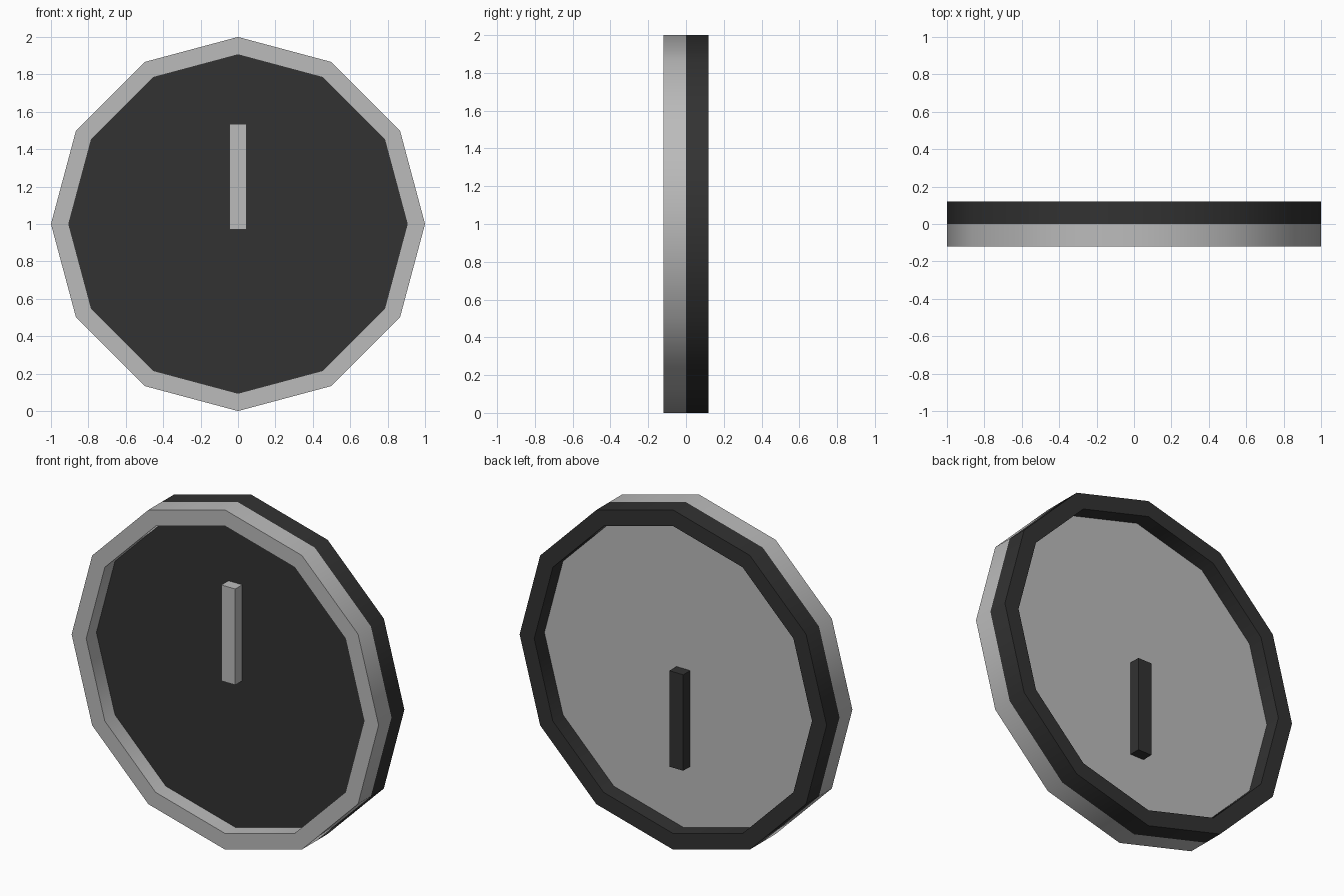
import bpy, bmesh, math

if "Cube" in bpy.data.objects:
    bpy.data.objects.remove(bpy.data.objects["Cube"])

SIDES = 12
OUTER, INNER = 1.0, 0.905
HALF, FLOOR = 0.12, 0.025


def material(name, value):
    m = bpy.data.materials.new(name)
    m.diffuse_color = (value, value, value, 1)
    m.use_nodes = True
    m.node_tree.nodes["Principled BSDF"].inputs["Base Color"].default_value = m.diffuse_color
    return m


light = material("light grey", 0.5)
dark = material("charcoal", 0.032)


def finish(bm, name, mats, turn):
    bmesh.ops.recalc_face_normals(bm, faces=bm.faces)
    mesh = bpy.data.meshes.new(name)
    bm.to_mesh(mesh)
    bm.free()
    for m in mats:
        mesh.materials.append(m)
    ob = bpy.data.objects.new(name, mesh)
    bpy.context.collection.objects.link(ob)
    ob.location.z = 1
    ob.rotation_euler.x = turn
    return ob


def dial(name, rim, face, turn):
    """Shallow twelve-sided tray, open side towards -y."""
    bm = bmesh.new()
    profile = [(OUTER, 0), (OUTER, -HALF), (INNER, -HALF), (INNER, -FLOOR)]
    rings = [[bm.verts.new((r * math.sin(2 * math.pi * i / SIDES), y,
                            r * math.cos(2 * math.pi * i / SIDES)))
              for i in range(SIDES)] for r, y in profile]
    for a, b in zip(rings, rings[1:]):
        for i in range(SIDES):
            j = (i + 1) % SIDES
            bm.faces.new((a[i], a[j], b[j], b[i]))
    bm.faces.new(rings[-1]).material_index = 1   # recessed face
    bm.faces.new(rings[0])                       # hidden joint between halves
    ob = finish(bm, name, (rim, face), turn)
    bpy.ops.object.select_all(action='DESELECT')
    ob.select_set(True)
    bpy.context.view_layer.objects.active = ob
    bpy.ops.object.shade_smooth_by_angle(angle=math.radians(40))


def hand(name, mat, turn):
    """Upright bar standing on the recessed face."""
    bm = bmesh.new()
    bmesh.ops.create_cube(bm, size=1)
    bmesh.ops.scale(bm, vec=(0.09, 0.065, 0.565), verts=bm.verts)
    bmesh.ops.translate(bm, vec=(0, -FLOOR - 0.0325, 0.2525), verts=bm.verts)
    finish(bm, name, (mat,), turn)


# Front half, then the back half turned over with swapped colours
for side, main, other, turn in (("front", light, dark, 0),
                                ("back", dark, light, math.pi)):
    dial(side + "_dial", main, other, turn)
    hand(side + "_hand", main, turn)
